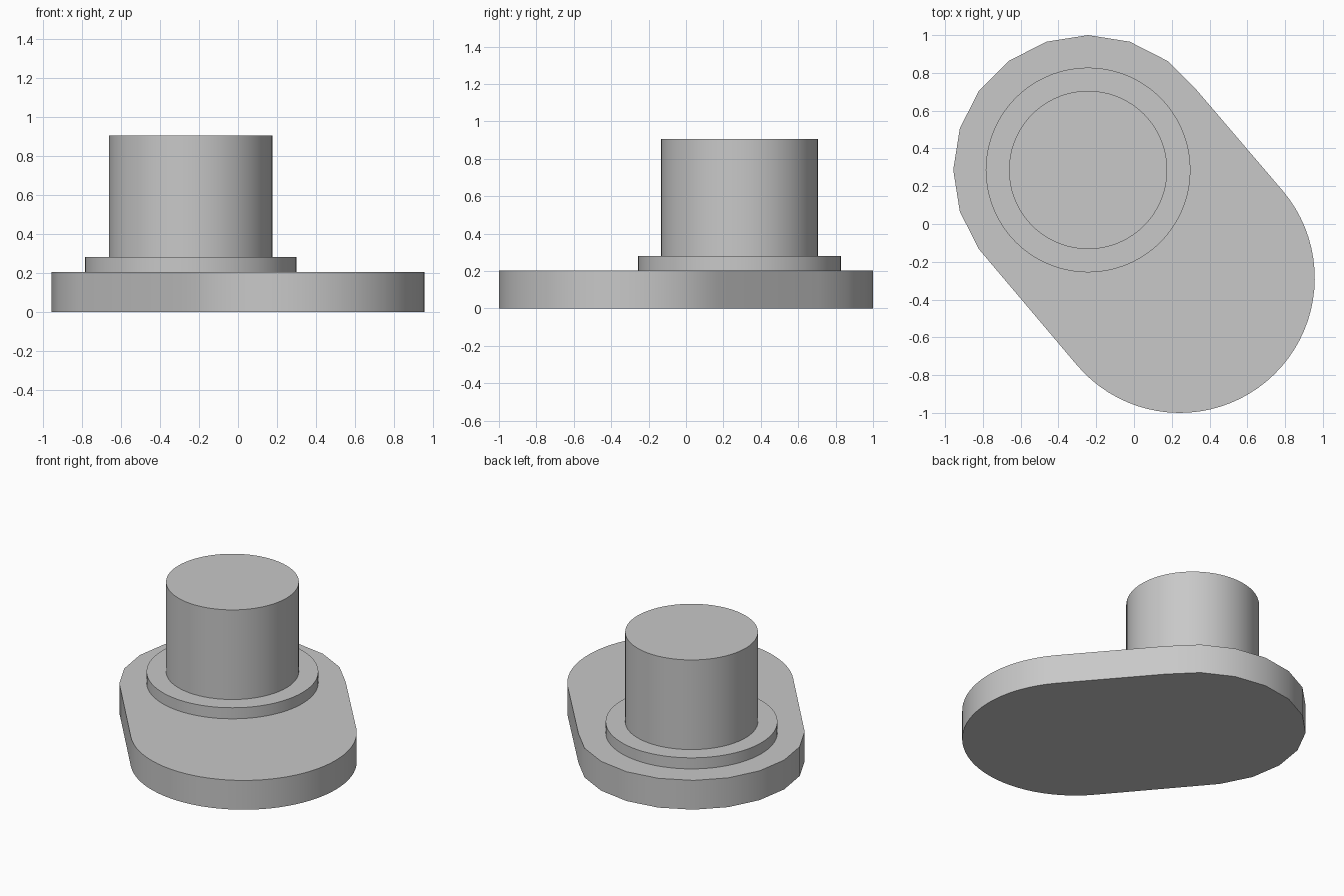
import bpy
import bmesh
from math import cos, sin, radians

cube = bpy.data.objects.get("Cube")
if cube:
    bpy.data.objects.remove(cube, do_unlink=True)

BOSS = (-0.243, 0.286)   # centre of the faceted end
TIP = (0.243, -0.286)    # centre of the smooth end
END_R = 0.714
BASE_TOP, COLLAR_TOP, POST_TOP = 0.204, 0.281, 0.905

grey = bpy.data.materials.new("plain grey")
grey.use_nodes = True
colour = (0.58, 0.58, 0.58, 1)
grey.diffuse_color = colour
grey.node_tree.nodes["Principled BSDF"].inputs["Base Color"].default_value = colour


def arc(centre, radius, start, end, steps):
    """Points along an arc, both ends included, angles in degrees."""
    angles = [radians(start + (end - start) * i / steps) for i in range(steps + 1)]
    return [(centre[0] + radius * cos(a), centre[1] + radius * sin(a)) for a in angles]


def prism(name, outline, bottom, top):
    """Extrude a flat outline upward into a solid."""
    bm = bmesh.new()
    face = bm.faces.new([bm.verts.new((x, y, bottom)) for x, y in outline])
    geom = bmesh.ops.extrude_face_region(bm, geom=[face])["geom"]
    verts = [v for v in geom if isinstance(v, bmesh.types.BMVert)]
    bmesh.ops.translate(bm, verts=verts, vec=(0, 0, top - bottom))
    bmesh.ops.recalc_face_normals(bm, faces=bm.faces)
    mesh = bpy.data.meshes.new(name)
    bm.to_mesh(mesh)
    bm.free()
    mesh.materials.append(grey)
    obj = bpy.data.objects.new(name, mesh)
    bpy.context.collection.objects.link(obj)
    bpy.ops.object.select_all(action='DESELECT')
    obj.select_set(True)
    bpy.context.view_layer.objects.active = obj
    bpy.ops.object.shade_smooth_by_angle(angle=radians(30))
    return obj


# Slanted slot-shaped base: coarse half circle at the boss, fine one at the tip
outline = arc(BOSS, END_R, 36, 216, 10) + arc(TIP, END_R, 220, 400, 40)
prism("base_plate", outline, 0, BASE_TOP)

# Round collar and post stacked on the faceted end
prism("collar", arc(BOSS, 0.542, 0, 360, 72)[:-1], BASE_TOP, COLLAR_TOP)
prism("post", arc(BOSS, 0.419, 0, 360, 72)[:-1], COLLAR_TOP, POST_TOP)
